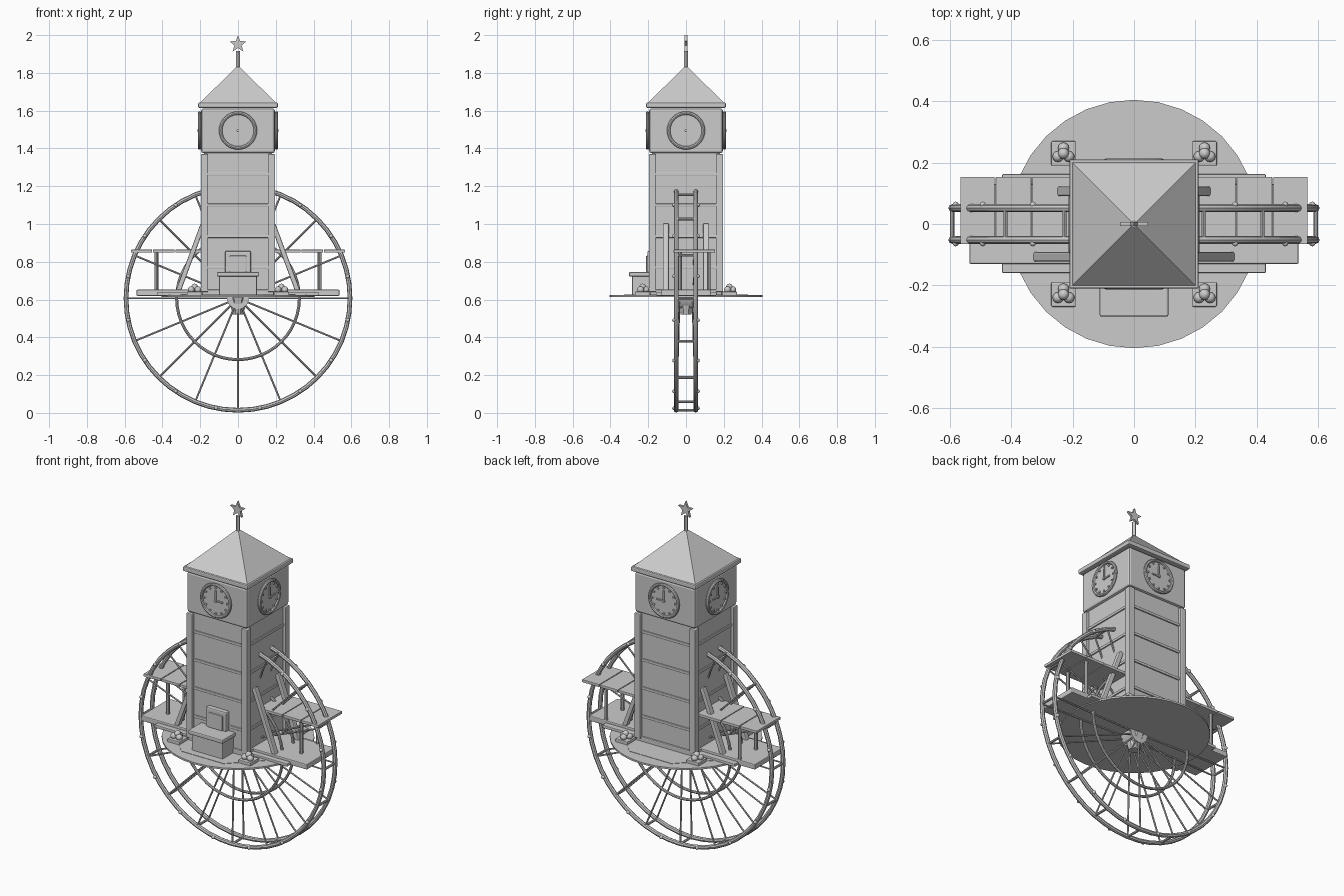
import bpy, bmesh, math
from mathutils import Vector, Matrix

if "Cube" in bpy.data.objects:
    bpy.data.objects.remove(bpy.data.objects["Cube"])

grey = bpy.data.materials.new("light grey")
grey.diffuse_color = (0.6, 0.6, 0.6, 1)
grey.use_nodes = True
grey.node_tree.nodes["Principled BSDF"].inputs["Base Color"].default_value = grey.diffuse_color
HUB_Z, RIM, RING_Y, DECK = 0.607, 0.593, 0.052, 0.62


def finish(ob, name, smooth=False, bevel=0):
    ob.name = name
    ob.data.materials.append(grey)
    if bevel:
        m = ob.modifiers.new("bevel", 'BEVEL')
        m.width, m.segments = bevel, 2
    if smooth:
        bpy.ops.object.shade_smooth_by_angle()
    return ob


def box(name, x, y, z, bevel=0.0):
    """Box from (min, max) pairs."""
    bpy.ops.mesh.primitive_cube_add(size=1, location=[sum(p) / 2 for p in (x, y, z)])
    ob = bpy.context.object
    ob.data.transform(Matrix.Diagonal((x[1] - x[0], y[1] - y[0], z[1] - z[0], 1)))
    return finish(ob, name, bevel=bevel)


def rod(name, a, b, r, sides=8):
    a, b = Vector(a), Vector(b)
    d = b - a
    bpy.ops.mesh.primitive_cylinder_add(vertices=sides, radius=r, depth=d.length, location=(a + b) / 2,
                                        rotation=d.to_track_quat('Z', 'Y').to_euler())
    return finish(bpy.context.object, name, True)


def ball(name, loc, r):
    bpy.ops.mesh.primitive_uv_sphere_add(segments=12, ring_count=8, radius=r, location=loc)
    return finish(bpy.context.object, name, True)


def ring(name, y, major, minor):
    bpy.ops.mesh.primitive_torus_add(major_segments=48, minor_segments=8, major_radius=major, minor_radius=minor,
                                     location=(0, y, HUB_Z), rotation=(math.pi / 2, 0, 0))
    return finish(bpy.context.object, name, True)


def rim_point(angle, r, y):
    return (r * math.cos(angle), y, HUB_Z + r * math.sin(angle))


# Wheel: paired rims, inner rings, spokes, cross bars and bolts
for s in (-1, 1):
    ring("wheel_rim", s * RING_Y, RIM, 0.0125)
    ring("inner_ring", s * RING_Y, 0.325, 0.008)
for k in range(16):
    a = k * math.pi / 8
    rod("rim_cross_bar", rim_point(a, RIM, -RING_Y), rim_point(a, RIM, RING_Y), 0.007)
    for s in (-1, 1):
        rod("spoke", rim_point(a, 0.03, s * 0.035), rim_point(a, RIM, s * RING_Y), 0.005, 6)
        ball("rim_bolt", rim_point(a + math.pi / 16, RIM, s * 0.063), 0.01)

# Hub
rod("hub", (0, -0.042, HUB_Z), (0, 0.042, HUB_Z), 0.058, 12)
bpy.ops.mesh.primitive_cone_add(vertices=8, radius1=0.03, radius2=0.055, depth=0.09, location=(0, 0, 0.565),
                                rotation=(0, 0, math.pi / 8))
finish(bpy.context.object, "hub_socket")

# Round base
rod("base_disc", (0, 0, 0.614), (0, 0, 0.624), 0.405, 32)
rod("base_inlay", (0, 0, 0.62), (0, 0, 0.626), 0.355, 8).rotation_euler.z = math.pi / 8

# Tower body, plinth, corner posts
box("tower_body", (-0.18, 0.18), (-0.18, 0.18), (DECK, 1.38))
box("plinth", (-0.19, 0.19), (-0.19, 0.19), (DECK, 0.652), 0.005)
for sx in (-1, 1):
    for sy in (-1, 1):
        px, py = sorted((sx * 0.158, sx * 0.197)), sorted((sy * 0.158, sy * 0.197))
        box("corner_post", px, py, (0.64, 1.37), 0.005)
        # Corner foot with a pile of balls
        box("corner_foot", sorted((sx * 0.19, sx * 0.27)), sorted((sy * 0.19, sy * 0.27)), (DECK, 0.642), 0.004)
        for dx, dy, dz in ((-0.018, -0.01, 0), (0.018, -0.01, 0), (0, 0.018, 0), (0, 0, 0.014)):
            ball("stacked_ball", (sx * 0.23 + dx, sy * 0.23 + dy, 0.652 + dz), 0.018)

# Horizontal battens around the body
for z in (0.77, 0.935, 1.1, 1.265):
    box("batten", (-0.187, 0.187), (-0.187, 0.187), (z - 0.008, z + 0.008), 0.003)

# Clock room
box("clock_room", (-0.195, 0.195), (-0.195, 0.195), (1.375, 1.612), 0.012)


def clock(face):
    """One clock: local x to the hand side, local y out of the wall."""
    parts = []
    cz = 1.495

    def disc(name, r, y0, y1, x=0, z=0, sides=32):
        parts.append(rod(name, (x, y0, cz + z), (x, y1, cz + z), r, sides))

    disc("clock_face", 0.092, 0.19, 0.204)
    bpy.ops.mesh.primitive_torus_add(major_segments=32, minor_segments=8, major_radius=0.092, minor_radius=0.009,
                                     location=(0, 0.204, cz), rotation=(math.pi / 2, 0, 0))
    parts.append(finish(bpy.context.object, "clock_rim", True))
    for k in range(12):
        a = k * math.pi / 6
        disc("hour_marker", 0.006, 0.2, 0.21, 0.074 * math.cos(a), 0.074 * math.sin(a), 8)
    disc("clock_pin", 0.008, 0.2, 0.214, sides=10)
    parts.append(box("minute_hand", (-0.004, 0.004), (0.203, 0.21), (cz, cz + 0.06)))
    parts.append(box("hour_hand", (0, 0.045), (0.203, 0.21), (cz - 0.004, cz + 0.004)))
    bpy.context.view_layer.update()
    flips = face.to_3x3().determinant() < 0
    for p in parts:
        p.data.transform(face @ p.matrix_world)
        p.matrix_world = Matrix()
        if flips:
            p.data.flip_normals()


swap = Matrix(((0, 1, 0, 0), (1, 0, 0, 0), (0, 0, 1, 0), (0, 0, 0, 1)))
clock(Matrix())
clock(Matrix.Diagonal((1, -1, 1, 1)))
clock(swap)
clock(Matrix.Diagonal((-1, 1, 1, 1)) @ swap)

# Roof
box("roof_eaves", (-0.211, 0.211), (-0.211, 0.211), (1.615, 1.642), 0.006)
bpy.ops.mesh.primitive_cone_add(vertices=4, radius1=0.203 * math.sqrt(2), radius2=0, depth=0.2,
                                location=(0, 0, 1.74), rotation=(0, 0, math.pi / 4))
finish(bpy.context.object, "pyramid_roof")
rod("finial_pole", (0, 0, 1.82), (0, 0, 1.915), 0.011, 12)

# Star finial
bm = bmesh.new()
pts = []
for k in range(10):
    r, a = (0.048, 0.02)[k % 2], math.pi / 2 + k * math.pi / 5
    pts.append(bm.verts.new((r * math.cos(a), -0.007, 1.952 + r * math.sin(a))))
f = bm.faces.new(pts)
ext = bmesh.ops.extrude_face_region(bm, geom=[f])
bmesh.ops.translate(bm, verts=[v for v in ext['geom'] if isinstance(v, bmesh.types.BMVert)], vec=(0, 0.014, 0))
bmesh.ops.recalc_face_normals(bm, faces=bm.faces)
me = bpy.data.meshes.new("star")
bm.to_mesh(me)
bm.free()
star = bpy.data.objects.new("star", me)
bpy.context.collection.objects.link(star)
finish(star, "star")

# Side decks, posts and braces, mirrored left and right
for s in (-1, 1):
    def xs(a, b):
        return sorted((s * a, s * b))
    box("lower_deck", xs(0.17, 0.537), (-0.13, 0.13), (DECK, 0.652), 0.005)
    box("lower_step", xs(0.17, 0.43), (-0.16, 0.163), (DECK, 0.638), 0.004)
    for a, b in ((0.17, 0.331), (0.335, 0.451), (0.455, 0.566)):
        box("upper_deck_plank", xs(a, b), (-0.065, 0.154), (0.848, 0.864), 0.002)
    for y in (-0.03, 0.12):
        rod("deck_post", (s * 0.432, y, 0.64), (s * 0.432, y, 0.855), 0.01)
    for y in (-0.107, 0.107):
        a, b = Vector((s * 0.185, y, 1.0)), Vector((s * 0.318, y, 0.64))
        bpy.ops.mesh.primitive_cube_add(size=1, location=(a + b) / 2,
                                        rotation=(0, math.atan2(b.x - a.x, b.z - a.z), 0))
        bpy.context.object.data.transform(Matrix.Diagonal((0.026, 0.032, (b - a).length, 1)))
        finish(bpy.context.object, "diagonal_brace", bevel=0.006)

# Front chest and framed panel
box("chest", (-0.1, 0.1), (-0.285, -0.18), (DECK, 0.725), 0.004)
box("chest_lid", (-0.112, 0.112), (-0.302, -0.18), (0.722, 0.746), 0.006)
box("panel_frame", (-0.068, 0.068), (-0.205, -0.17), (0.74, 0.858), 0.008)
box("panel_inset", (-0.045, 0.045), (-0.211, -0.17), (0.745, 0.832), 0.004)
